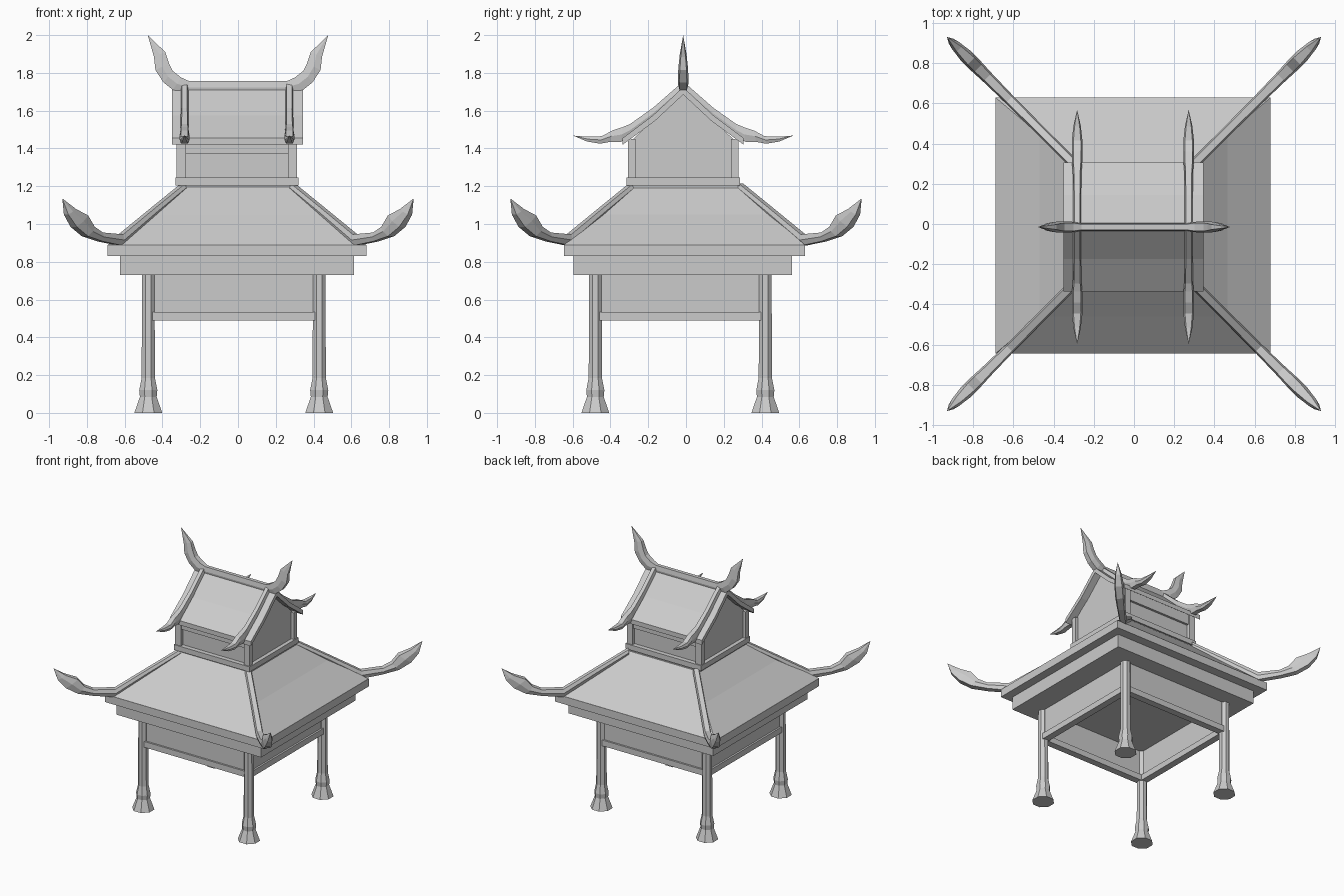
import bpy, bmesh
from math import cos, sin, pi
from mathutils import Vector

cube = bpy.data.objects.get("Cube")
if cube:
    bpy.data.objects.remove(cube, do_unlink=True)

grey = bpy.data.materials.new("plain grey")
grey.use_nodes = True
COLOUR = (0.6, 0.6, 0.6, 1)
grey.diffuse_color = COLOUR
grey.node_tree.nodes["Principled BSDF"].inputs["Base Color"].default_value = COLOUR


def loft(name, sections):
    """Skin equal-length point rings into one closed solid."""
    bm = bmesh.new()
    rings = [[bm.verts.new(p) for p in s] for s in sections]
    n = len(rings[0])
    for a, b in zip(rings, rings[1:]):
        for i in range(n):
            j = (i + 1) % n
            bm.faces.new((a[i], a[j], b[j], b[i]))
    bm.faces.new(rings[0])
    bm.faces.new(rings[-1])
    bmesh.ops.remove_doubles(bm, verts=bm.verts, dist=0.0005)
    bmesh.ops.recalc_face_normals(bm, faces=bm.faces)
    mesh = bpy.data.meshes.new(name)
    bm.to_mesh(mesh)
    bm.free()
    mesh.materials.append(grey)
    obj = bpy.data.objects.new(name, mesh)
    bpy.context.collection.objects.link(obj)
    return obj


def rect(x0, x1, y0, y1, z):
    return [(x0, y0, z), (x1, y0, z), (x1, y1, z), (x0, y1, z)]


def box(name, x0, x1, y0, y1, z0, z1):
    return loft(name, [rect(x0, x1, y0, y1, z0), rect(x0, x1, y0, y1, z1)])


def ridge(name, origin, direction, stations):
    """Ridge with upswept horn: stations of low (u, z), high (u, z), half width."""
    d = Vector((*direction, 0))
    side = d.cross(Vector((0, 0, 1))).normalized()
    sections = []
    for ul, zl, uu, zu, w in stations:
        pts = []
        for t, k in ((0, -.7), (.5, -1), (1, -.7), (1, .7), (.5, 1), (0, .7)):
            u, z = ul + (uu - ul) * t, zl + (zu - zl) * t
            pts.append(Vector((*origin, z)) + d * u + side * (w * k))
        sections.append(pts)
    return loft(name, sections)


# Octagonal pillars with flared feet
PX, PY = (-.475, .43), (-.48, .42)
FOOT = [(0, .08), (.085, .048), (.12, .052), (.185, .038), (.74, .036)]
for x in PX:
    for y in PY:
        loft("pillar", [[(x + r * cos(pi * (i + .5) / 4), y + r * sin(pi * (i + .5) / 4), z)
                         for i in range(8)] for z, r in FOOT])

# Hanging panels and lower rails between the pillars
for label, t, z0, z1 in (("hanging_panel", .012, .52, .74), ("lower_rail", .026, .49, .535)):
    for y in PY:
        box(label, *PX, y - t, y + t, z0, z1)
    for x in PX:
        box(label, x - t, x + t, *PY, z0, z1)

# Beam, eave slab and concave hipped roof
box("main_beam", -.625, .615, -.595, .56, .73, .84)
box("eave_slab", -.69, .68, -.645, .63, .83, .89)
loft("lower_roof", [rect(-.69, .68, -.645, .63, .889),
                    rect(-.47, .465, -.46, .445, 1.05),
                    rect(-.31, .305, -.3, .285, 1.195)])

# Hip ridges ending in horns
HIP = [(.29, 1.17, .29, 1.215, .024), (.45, 1.035, .45, 1.085, .024),
       (.62, .885, .62, .945, .026), (.73, .908, .73, .955, .03),
       (.81, .935, .775, .985, .034), (.87, .985, .81, 1.045, .034),
       (.91, 1.05, .87, 1.08, .024), (.93, 1.135, .93, 1.135, 0)]
for sx in (-1, 1):
    for sy in (-1, 1):
        ridge("hip_ridge", (0, 0), (sx, sy), HIP)

# Collar below the upper room
box("collar_base", -.315, .31, -.3, .275, 1.17, 1.21)
box("collar", -.33, .32, -.315, .285, 1.205, 1.245)

# Upper room with gabled walls
CY = -.015
WALL = [(-.265, 1.24), (.265, 1.24), (.265, 1.45), (0, 1.7), (-.265, 1.45)]
loft("upper_room", [[(x, CY + y, z) for y, z in WALL] for x in (-.3, .29)])
for s in (-1, 1):
    for x0, x1 in ((-.325, -.275), (.265, .312)):
        y = CY + s * .272
        box("corner_post", x0, x1, y - .02, y + .02, 1.24, 1.45)
    y = CY + s * .268
    box("top_beam", -.29, .28, y - .014, y + .014, 1.37, 1.45)

# Gabled upper roof
ROOF = [(0, 1.725), (.16, 1.575), (.32, 1.455), (.32, 1.42), (.15, 1.545), (0, 1.685)]
outline = ROOF + [(-y, z) for y, z in ROOF[4:0:-1]]
loft("upper_roof", [[(x, CY + y, z) for y, z in outline] for x in (-.35, .345)])

# Top ridge with a tall horn at each end
TOP_HORN = [(0, 1.69, 0, 1.757, .02), (.26, 1.69, .26, 1.757, .02),
            (.345, 1.71, .3, 1.775, .028), (.395, 1.75, .345, 1.81, .028),
            (.437, 1.815, .365, 1.85, .025), (.445, 1.885, .385, 1.91, .018),
            (.478, 2, .478, 2, 0)]
for s in (-1, 1):
    ridge("top_ridge", (0, CY), (s, 0), TOP_HORN)

# Ridges down the gable slopes with outswept horns
SLOPE = [(0, 1.69, 0, 1.755, .02), (.16, 1.555, .16, 1.615, .02),
         (.28, 1.465, .28, 1.53, .022), (.33, 1.435, .32, 1.513, .026),
         (.385, 1.435, .375, 1.495, .026), (.44, 1.425, .43, 1.465, .026),
         (.51, 1.437, .5, 1.462, .018), (.583, 1.468, .583, 1.468, 0)]
for x in (-.283, .272):
    for s in (-1, 1):
        ridge("gable_ridge", (x, CY), (0, s), SLOPE)
